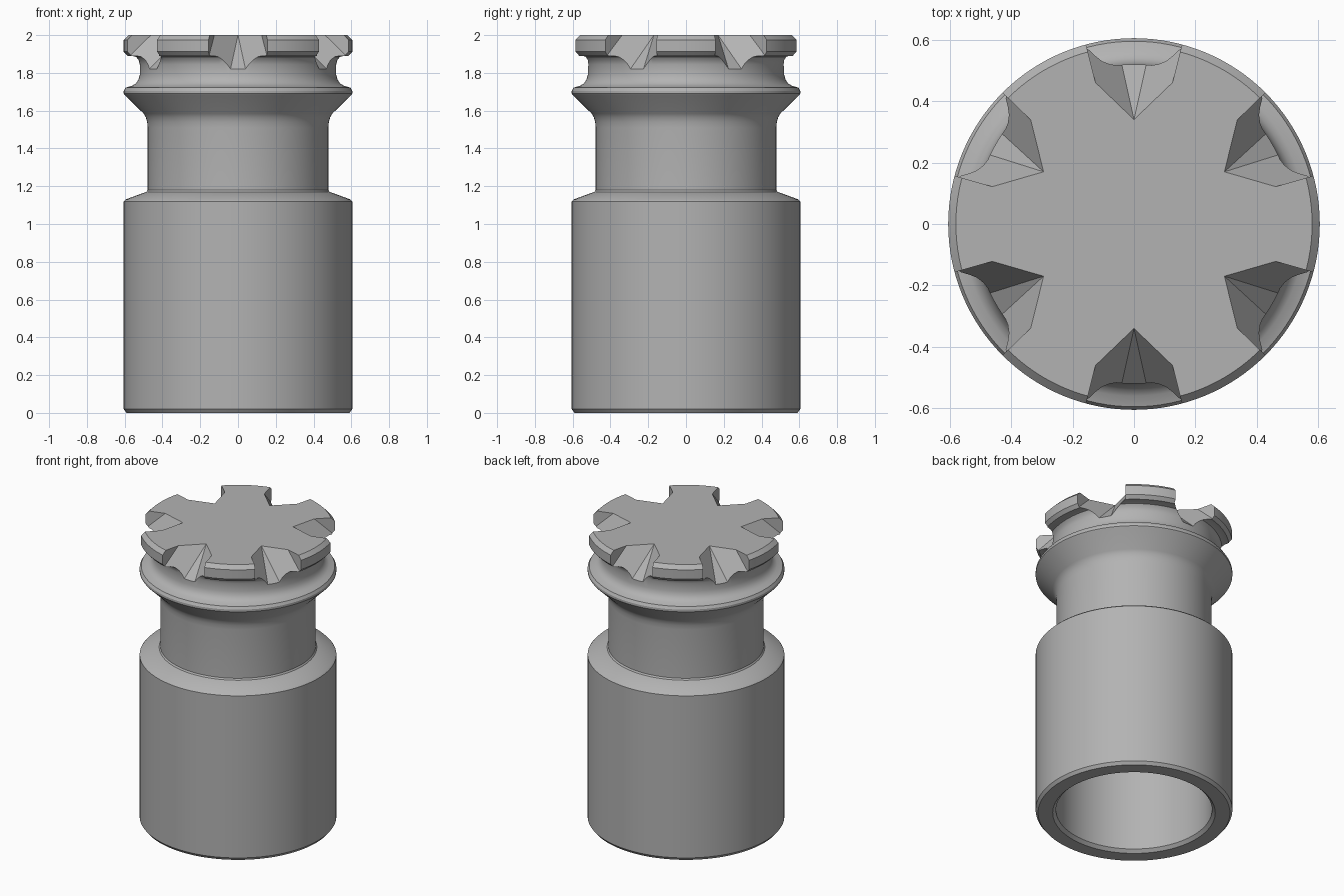
import bpy, bmesh, math
from mathutils import Vector, Matrix

if "Cube" in bpy.data.objects:
    bpy.data.objects.remove(bpy.data.objects["Cube"], do_unlink=True)

metal = bpy.data.materials.new("plain grey metal")
metal.use_nodes = True
GREY = (0.45, 0.45, 0.45, 1)
metal.diffuse_color = GREY
metal.node_tree.nodes["Principled BSDF"].inputs["Base Color"].default_value = GREY


def make_object(name, bm):
    bmesh.ops.recalc_face_normals(bm, faces=bm.faces)
    mesh = bpy.data.meshes.new(name)
    bm.to_mesh(mesh)
    bm.free()
    obj = bpy.data.objects.new(name, mesh)
    bpy.context.collection.objects.link(obj)
    mesh.materials.append(metal)
    return obj


def lathe(name, profile, steps=128):
    """Spin an (r, z) profile that starts and ends on the axis."""
    bm = bmesh.new()
    verts = [bm.verts.new((r, 0, z)) for r, z in profile]
    edges = [bm.edges.new(pair) for pair in zip(verts, verts[1:])]
    bmesh.ops.spin(bm, geom=verts + edges, cent=(0, 0, 0), axis=(0, 0, 1),
                   angle=math.tau, steps=steps, use_duplicate=False)
    bmesh.ops.remove_doubles(bm, verts=bm.verts, dist=1e-4)
    return make_object(name, bm)


# Socket profile: bore, barrel, neck, flared flange, groove, crown
profile = [
    (0, 1.0), (0.48, 1.0), (0.48, 0.02), (0.50, 0), (0.59, 0),
    (0.605, 0.02), (0.605, 1.12), (0.595, 1.13), (0.50, 1.165),
    (0.485, 1.17), (0.478, 1.18), (0.478, 1.51), (0.481, 1.54),
    (0.488, 1.565), (0.50, 1.585), (0.60, 1.683), (0.605, 1.69),
    (0.605, 1.705), (0.595, 1.722), (0.56, 1.732), (0.54, 1.745),
    (0.527, 1.765), (0.52, 1.79), (0.52, 1.845), (0.526, 1.868),
    (0.54, 1.885), (0.56, 1.89), (0.585, 1.89), (0.605, 1.912),
    (0.605, 1.975), (0.58, 2.0), (0, 2.0),
]
socket = lathe("socket_body", profile)

# Notch cutter: faceted wedge opening outward from an inner tip
TOP, LID = 2.0, 2.1
half = [(0.125, 0.46, TOP), (0.125, 0.46, LID), (0.1975, 0.75, TOP),
        (0.1975, 0.75, LID), (0.1975, 0.75, 1.72), (0.091, 0.75, 1.59)]
wedge = [(0, 0.34, TOP), (0, 0.34, LID)]
for x, y, z in half:
    wedge += [(x, y, z), (-x, y, z)]

bm = bmesh.new()
for i in range(6):
    turn = Matrix.Rotation(i * math.tau / 6, 3, "Z")
    verts = [bm.verts.new(turn @ Vector(p)) for p in wedge]
    hull = bmesh.ops.convex_hull(bm, input=verts)
    spare = [v for v in hull["geom_interior"] if isinstance(v, bmesh.types.BMVert)]
    bmesh.ops.delete(bm, geom=spare, context="VERTS")
cutter = make_object("notch_cutter", bm)
cutter.hide_render = True

# Cut the six notches into the crown
cut = socket.modifiers.new("crown_notches", "BOOLEAN")
cut.operation = "DIFFERENCE"
cut.solver = "EXACT"
cut.object = cutter
bpy.ops.object.select_all(action="DESELECT")
socket.select_set(True)
bpy.context.view_layer.objects.active = socket
bpy.ops.object.modifier_apply(modifier=cut.name)
bpy.data.objects.remove(cutter, do_unlink=True)
bpy.ops.object.shade_smooth_by_angle(angle=math.radians(25))
